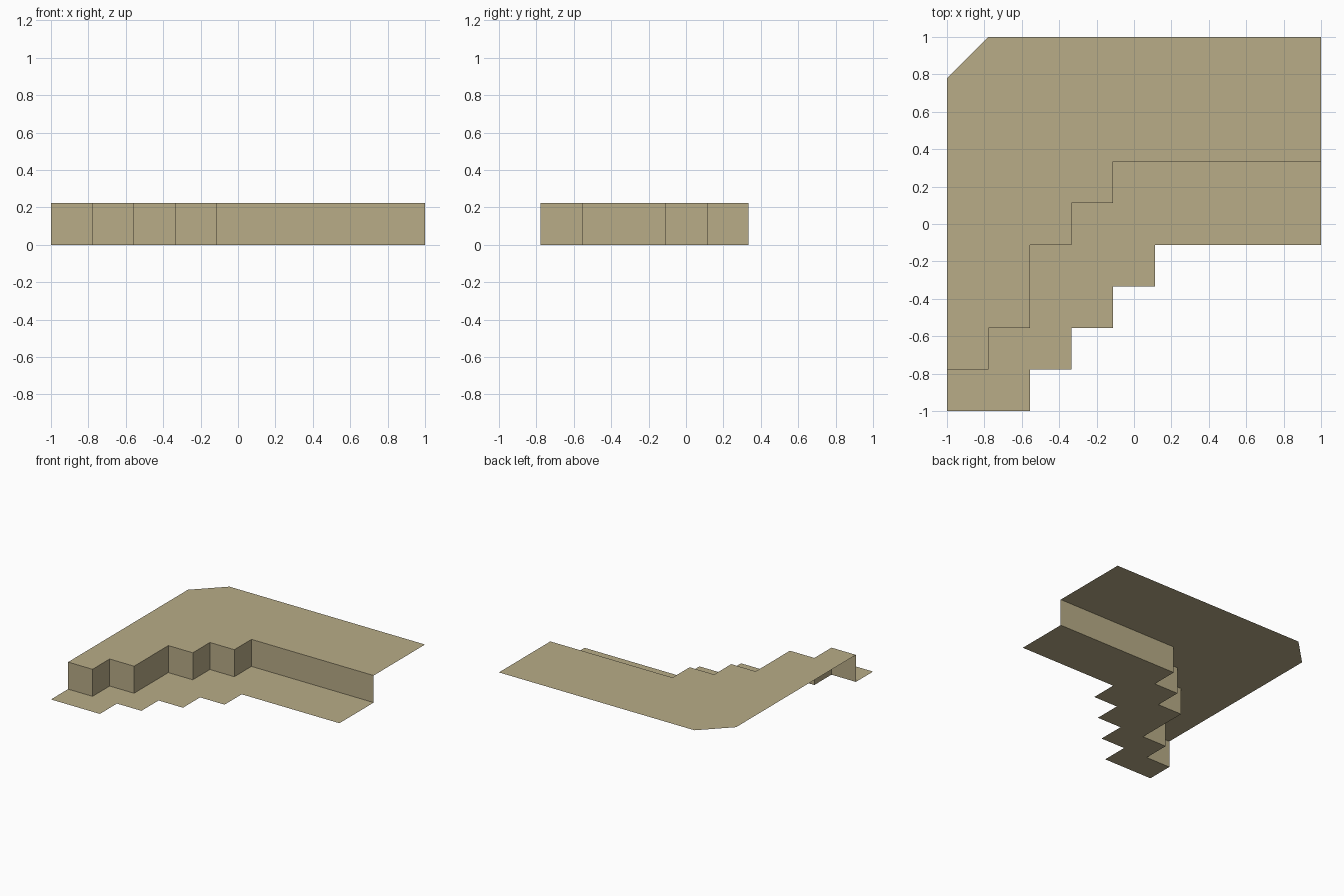
import bpy

if "Cube" in bpy.data.objects:
    bpy.data.objects.remove(bpy.data.objects["Cube"])

U = 2 / 9          # grid step of the stepped layout
H = U              # height of the ledge

stone = bpy.data.materials.new("sandy_tan")
stone.diffuse_color = (0.479, 0.413, 0.242, 1)
stone.use_nodes = True
stone.node_tree.nodes["Principled BSDF"].inputs["Base Color"].default_value = stone.diffuse_color


def stair(x, y, runs):
    """Stepped path: runs alternate +x and +y, in grid steps."""
    pts = [(x, y)]
    for i, n in enumerate(runs):
        x, y = (x + n, y) if i % 2 == 0 else (x, y + n)
        pts.append((x, y))
    return pts


def make(name, verts, faces):
    mesh = bpy.data.meshes.new(name)
    mesh.from_pydata([(x * U, y * U, z) for x, y, z in verts], [], faces)
    mesh.materials.append(stone)
    mesh.update()
    obj = bpy.data.objects.new(name, mesh)
    bpy.context.collection.objects.link(obj)


def sheet(name, outline, z):
    make(name, [(x, y, z) for x, y in outline], [range(len(outline))])


# Stepped lines: the cliff itself and the front edge of the lower ground
cliff = stair(-4.5, -3.5, [1, 1, 1, 2, 1, 1, 1, 1, 5])
front = stair(-4.5, -4.5, [2, 1, 1, 1, 1, 1, 1, 1, 4])

# Upper ground with one clipped back corner
sheet("upper_ground", cliff + [(4.5, 4.5), (-3.5, 4.5), (-4.5, 3.5)], H)

# Lower ground in front of the cliff
sheet("lower_ground", front + cliff[::-1], 0)

# Upright cliff faces joining the two levels
n = len(cliff)
make("cliff_wall",
     [(x, y, z) for z in (0, H) for x, y in cliff],
     [(i, i + 1, n + i + 1, n + i) for i in range(n - 1)])
